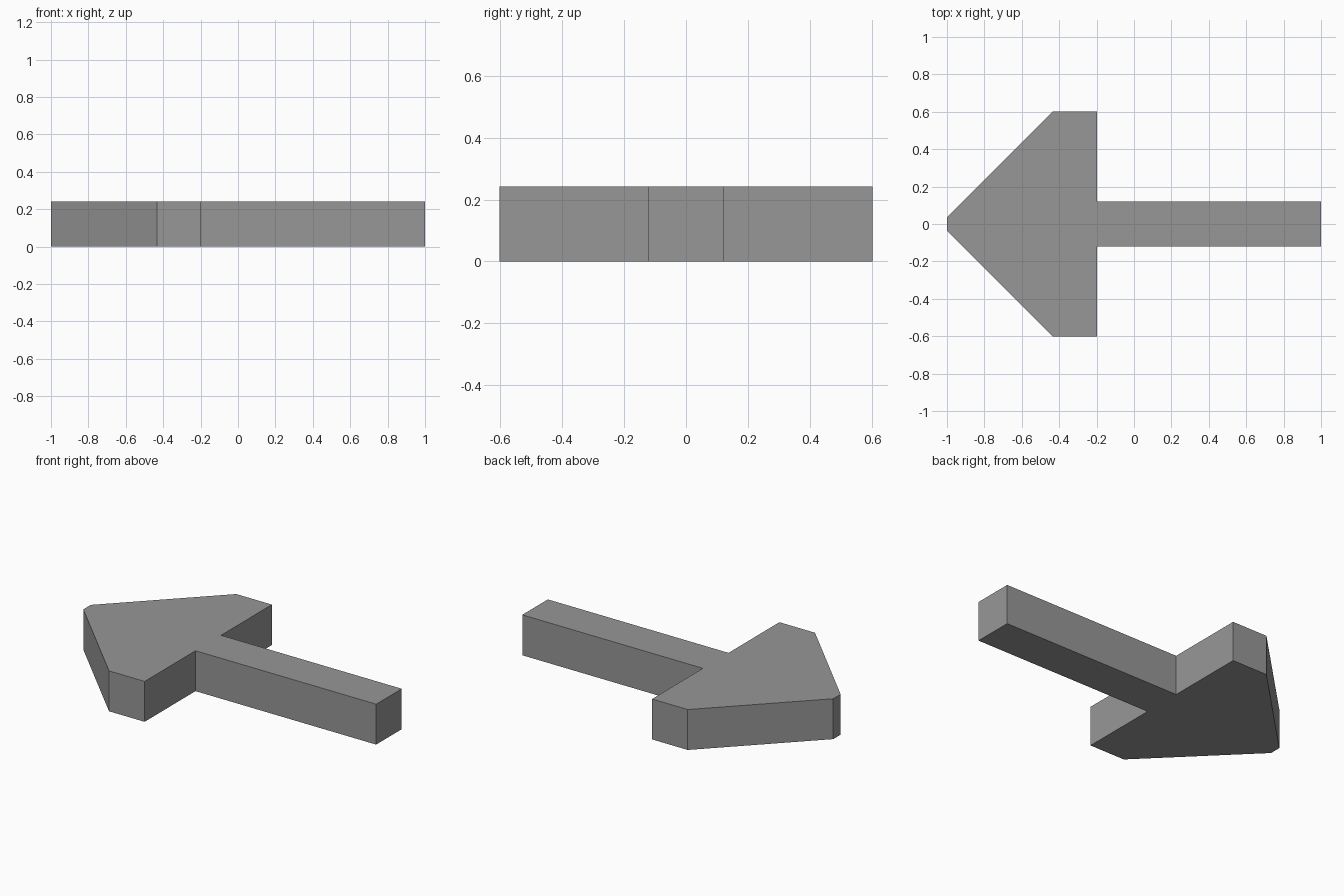
import bpy
import bmesh

cube = bpy.data.objects.get("Cube")
if cube:
    bpy.data.objects.remove(cube, do_unlink=True)

HEIGHT = 0.242

# Plain grey finish
grey = bpy.data.materials.new("mid grey")
grey.use_nodes = True
colour = (0.31, 0.31, 0.31, 1)
grey.diffuse_color = colour
grey.node_tree.nodes["Principled BSDF"].inputs["Base Color"].default_value = colour

# Half outline of the arrow, from the blunt tip to the end of the shaft
half = [(-1, 0.035), (-0.433, 0.602), (-0.197, 0.602), (-0.197, 0.121), (1, 0.121)]
outline = half + [(x, -y) for x, y in reversed(half)]

# Arrow slab: outline face extruded upward
bm = bmesh.new()
base = bm.faces.new([bm.verts.new((x, y, 0)) for x, y in outline])
top = bmesh.ops.extrude_face_region(bm, geom=[base])["geom"]
bmesh.ops.translate(bm, vec=(0, 0, HEIGHT),
                    verts=[v for v in top if isinstance(v, bmesh.types.BMVert)])
# Close the underside if the extrusion consumed it
edges = [e for e in bm.edges if e.is_boundary]
if edges:
    bmesh.ops.holes_fill(bm, edges=edges)
bmesh.ops.recalc_face_normals(bm, faces=bm.faces)

mesh = bpy.data.meshes.new("arrow")
bm.to_mesh(mesh)
bm.free()
mesh.materials.append(grey)
bpy.context.collection.objects.link(bpy.data.objects.new("arrow", mesh))
